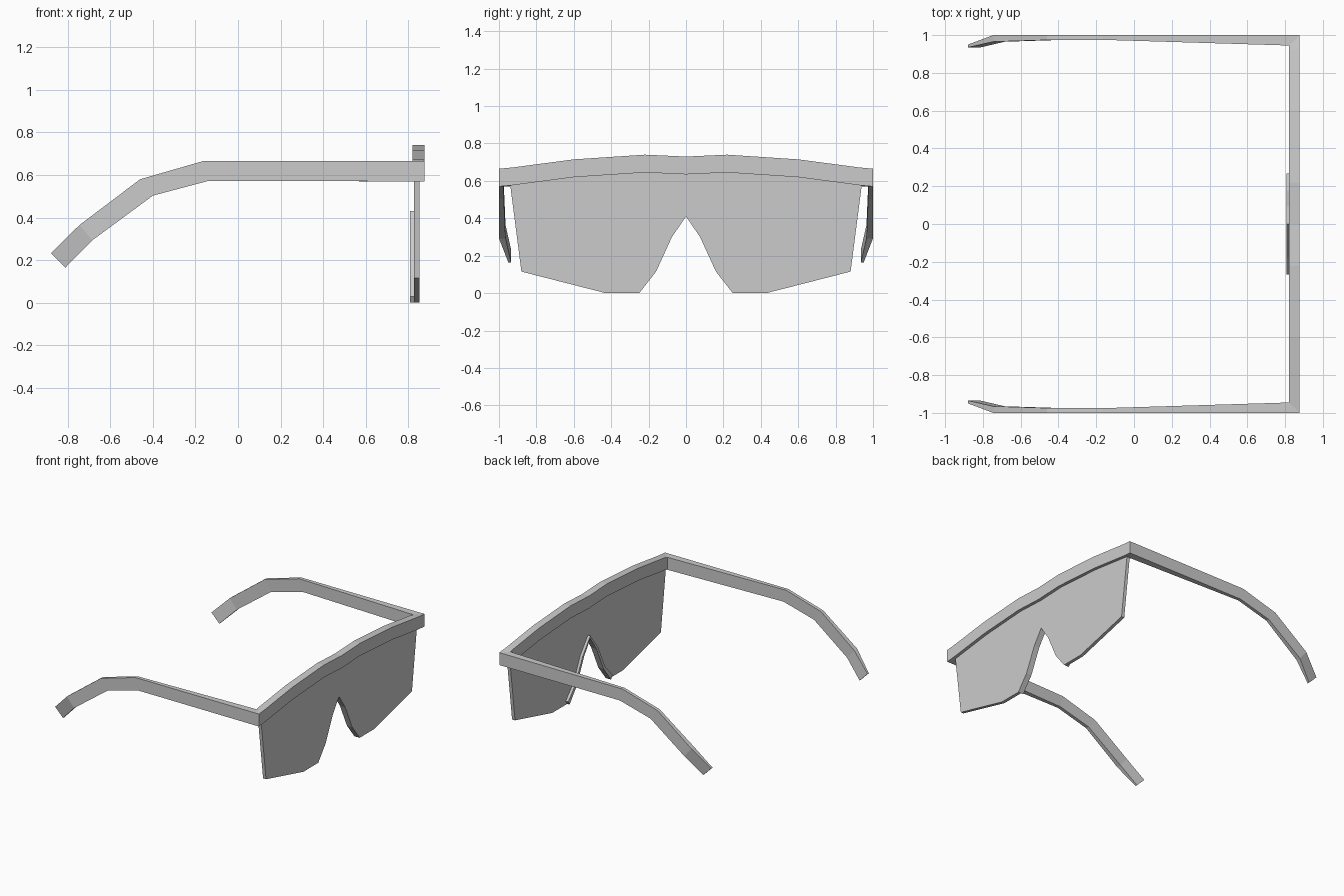
import bpy
import bmesh

if "Cube" in bpy.data.objects:
    bpy.data.objects.remove(bpy.data.objects["Cube"])


def make_object(name, bm, mirror=False):
    bmesh.ops.recalc_face_normals(bm, faces=bm.faces[:])
    mesh = bpy.data.meshes.new(name)
    bm.to_mesh(mesh)
    bm.free()
    ob = bpy.data.objects.new(name, mesh)
    bpy.context.collection.objects.link(ob)
    if mirror:
        mod = ob.modifiers.new("Mirror", 'MIRROR')
        mod.use_axis = (False, True, False)
    return ob


def sweep(name, sections):
    """Skin four-point sections; the first lies open on the mirror plane."""
    bm = bmesh.new()
    rings = [[bm.verts.new(p) for p in s] for s in sections]
    for a, b in zip(rings, rings[1:]):
        for i in range(4):
            j = (i + 1) % 4
            bm.faces.new((a[i], a[j], b[j], b[i]))
    bm.faces.new(rings[-1])
    return make_object(name, bm, mirror=True)


# Frame: brow bar, mitred corner and temple arm in one sweep, mirrored
X_FRONT, X_BACK, BAR_H = 0.877, 0.82, 0.095
sections = []
for y, z in [(0, 0.73), (0.22, 0.74), (0.6, 0.715), (0.925, 0.672)]:
    sections.append([(X_FRONT, y, z), (X_BACK, y, z),
                     (X_BACK, y, z - BAR_H), (X_FRONT, y, z - BAR_H)])
# (outer y, inner y, top outer x, top inner x, top z, bottom outer x, bottom inner x, bottom z)
for yo, yi, xto, xti, zt, xbo, xbi, zb in [
    (1.0, 0.945, X_FRONT, X_BACK, 0.665, X_FRONT, X_BACK, 0.57),
    (1.0, 0.975, -0.165, -0.165, 0.665, -0.14, -0.14, 0.572),
    (1.0, 0.974, -0.46, -0.46, 0.58, -0.40, -0.40, 0.503),
    (1.0, 0.965, -0.745, -0.745, 0.365, -0.685, -0.685, 0.293),
    (0.95, 0.935, -0.879, -0.879, 0.232, -0.812, -0.812, 0.164),
]:
    sections.append([(xto, yo, zt), (xti, yi, zt), (xbi, yi, zb), (xbo, yo, zb)])
sweep("frame", sections)

# Lens shield: one flat outline with a nose notch, extruded in x
half = [(0, 0.41), (0.075, 0.30), (0.16, 0.115), (0.25, 0.0), (0.43, 0.0),
        (0.88, 0.115), (0.94, 0.58), (0.6, 0.63), (0.22, 0.655), (0, 0.645)]
outline = half + [(-y, z) for y, z in reversed(half[1:-1])]
bm = bmesh.new()
face = bm.faces.new([bm.verts.new((0.828, y, z)) for y, z in outline])
ext = bmesh.ops.extrude_face_region(bm, geom=[face])
bmesh.ops.translate(bm, vec=(0.025, 0, 0),
                    verts=[g for g in ext["geom"] if isinstance(g, bmesh.types.BMVert)])
make_object("lens", bm)

# Nose pad: thin rim behind the notch
inner = half[:4]
outer = [(0, 0.43), (0.093, 0.308), (0.178, 0.128), (0.268, 0.028)]
sweep("nose_pad", [[(0.808, *i), (0.828, *i), (0.828, *o), (0.808, *o)]
                   for i, o in zip(inner, outer)])
